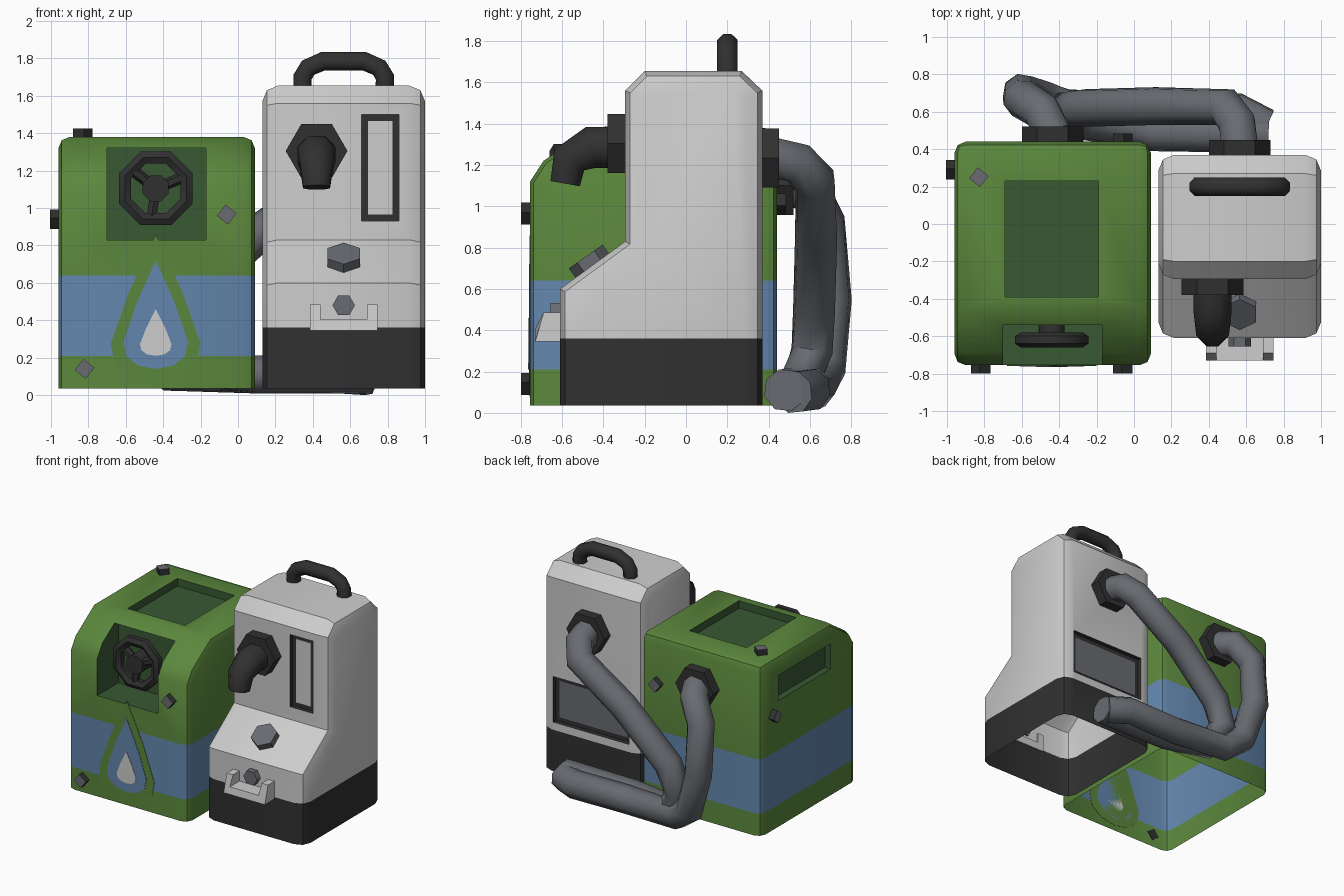
import bpy, bmesh, math
from mathutils import Vector

if "Cube" in bpy.data.objects:
    bpy.data.objects.remove(bpy.data.objects["Cube"])


def mat(name, r, g, b):
    m = bpy.data.materials.new(name)
    m.diffuse_color = (r, g, b, 1)
    m.use_nodes = True
    m.node_tree.nodes["Principled BSDF"].inputs["Base Color"].default_value = m.diffuse_color
    return m


GREEN = mat("leaf_green", .105, .245, .046)
DEEP = mat("deep_green", .040, .098, .034)
BLUE = mat("water_blue", .125, .240, .420)
WHITE = mat("light_grey", .610, .610, .610)
BLACK = mat("charcoal", .030, .030, .030)
GREY = mat("hose_grey", .138, .147, .165)


def finish(name, bm, mats, angle=40):
    bmesh.ops.recalc_face_normals(bm, faces=bm.faces)
    me = bpy.data.meshes.new(name)
    bm.to_mesh(me)
    bm.free()
    for m in mats:
        me.materials.append(m)
    me.shade_smooth()
    me.set_sharp_from_angle(angle=math.radians(angle))
    ob = bpy.data.objects.new(name, me)
    bpy.context.collection.objects.link(ob)
    return ob


def box(name, lo, hi, mats, index=0):
    bm = bmesh.new()
    bmesh.ops.create_cube(bm, size=1)
    for v in bm.verts:
        v.co = [(a + b) / 2 + c * (b - a) for a, b, c in zip(lo, hi, v.co)]
    for f in bm.faces:
        f.material_index = index
    return finish(name, bm, mats)


def extrude(name, pts, vec, mats):
    bm = bmesh.new()
    f = bm.faces.new([bm.verts.new(p) for p in pts])
    ext = bmesh.ops.extrude_face_region(bm, geom=[f], use_keep_orig=True)
    bmesh.ops.translate(bm, vec=vec, verts=[v for v in ext["geom"] if isinstance(v, bmesh.types.BMVert)])
    return finish(name, bm, mats)


def tube(name, pts, radii, n, mats, rot=0.0, closed=False, angle=50):
    """Sweep an n-gon along points; the last cap takes the second material."""
    pts = [Vector(p) for p in pts]
    k = len(pts)
    if not isinstance(radii, (list, tuple)):
        radii = [radii] * k
    bm = bmesh.new()
    rings, u = [], None
    for i, p in enumerate(pts):
        a = pts[(i - 1) % k] if closed else pts[max(i - 1, 0)]
        b = pts[(i + 1) % k] if closed else pts[min(i + 1, k - 1)]
        d1, d2 = (p - a), (b - p)
        t = (d1.normalized() + d2.normalized()).normalized()
        if u is None:
            u = Vector((0, 0, 1)) if abs(t.z) < .9 else Vector((0, 1, 0))
        u = (u - t * u.dot(t)).normalized()
        w = t.cross(u)
        rings.append([bm.verts.new(p + radii[i] * (u * math.cos(rot + j * math.tau / n)
                                                   + w * math.sin(rot + j * math.tau / n))) for j in range(n)])
    for i in range(k if closed else k - 1):
        r, s = rings[i], rings[(i + 1) % k]
        for j in range(n):
            bm.faces.new((r[j], r[(j + 1) % n], s[(j + 1) % n], s[j]))
    if not closed:
        bm.faces.new(rings[0])
        bm.faces.new(rings[-1]).material_index = len(mats) - 1
    return finish(name, bm, mats, angle)


def shell(name, profile, x0, x1, bevel, mats, cutters, cut_index, heights, band):
    """Side profile extruded across x, edges rounded, recesses cut, open at the bottom."""
    ob = extrude(name, [(x0, y, z) for y, z in profile], (x1 - x0, 0, 0), mats)
    bottom = min(z for y, z in profile)
    bm = bmesh.new()
    bm.from_mesh(ob.data)
    edges = [e for e in bm.edges if e.calc_face_angle(0) > 1.0
             and any(v.co.z > bottom + .01 for v in e.verts)]
    bmesh.ops.bevel(bm, geom=edges, offset=bevel, segments=2, profile=.5, affect='EDGES')
    bm.to_mesh(ob.data)
    bm.free()
    helpers = []
    for lo, hi in cutters:
        c = box(name + "_cutter", lo, hi, mats, cut_index)
        c.hide_render = True
        mod = ob.modifiers.new("cut", 'BOOLEAN')
        mod.operation, mod.solver, mod.object = 'DIFFERENCE', 'EXACT', c
        helpers.append(c)
    dg = bpy.context.evaluated_depsgraph_get()
    bm = bmesh.new()
    bm.from_object(ob, dg)
    for h in helpers:
        bpy.data.objects.remove(h)
    bpy.data.objects.remove(ob)
    for z in heights:
        bmesh.ops.bisect_plane(bm, geom=bm.verts[:] + bm.edges[:] + bm.faces[:],
                               plane_co=(0, 0, z), plane_no=(0, 0, 1))
    for f in bm.faces:
        if f.material_index == 0 and band[0] < f.calc_center_median().z < band[1]:
            f.material_index = 1
    bmesh.ops.delete(bm, geom=[f for f in bm.faces if f.calc_center_median().z < bottom + .001],
                     context='FACES')
    return finish(name, bm, mats)


# Green tank with blue band and sunken panels (front, top, left side)
shell("tank_body", [(-.755, .035), (-.755, 1.12), (-.69, 1.22), (-.45, 1.38), (.44, 1.38), (.44, .035)],
      -.96, .09, .06, [GREEN, BLUE, DEEP],
      [((-.70, -.9, .83), (-.17, -.49, 1.32)),
       ((-.69, -.39, 1.32), (-.19, .23, 1.5)),
       ((-1.1, -.43, 1.03), (-.91, .22, 1.23))], 2, (.21, .64), (.21, .64))

# Water drop emblem on the tank front, three stacked plates
for i, (nm, top, bot, half, m) in enumerate((("drop_border", .86, .08, .24, GREEN),
                                             ("drop_fill", .72, .14, .172, BLUE),
                                             ("drop_core", .46, .21, .084, WHITE))):
    h = top - bot
    side = [(half * .55, bot + .03 * h), (half * .92, bot + .12 * h), (half, bot + .25 * h), (half * .6, bot + .6 * h)]
    outline = [(0, bot)] + side + [(0, top)] + [(-x, z) for x, z in reversed(side)]
    extrude(nm, [(-.44 + x, -.753, z) for x, z in outline], (0, -.005 - .003 * i, 0), [m])

# Valve wheel: octagonal rim, hub, three spokes
cx, cy, cz = -.44, -.62, 1.105


def polar(r, a, y=cy):
    return (cx + r * math.cos(a), y, cz + r * math.sin(a))


tube("wheel_rim", [polar(.178, math.tau * (i + .5) / 8) for i in range(8)], .04, 6, [BLACK], closed=True)
tube("wheel_hub", [(cx, -.48, cz), (cx, -.66, cz)], .075, 8, [BLACK], rot=.39)
for i in range(3):
    a = math.radians(22 + 120 * i)
    tube("wheel_spoke", [polar(.04, a), polar(.17, a)], .03, 6, [BLACK])

# Diamond bolts on the tank
for p, d in (((-.06, -.75, .965), (0, -1, 0)), ((-.82, -.75, .14), (0, -1, 0)), ((-.83, .25, 1.375), (0, 0, 1)),
             ((-.955, .29, .94), (-1, 0, 0)), ((-.06, .435, 1.01), (0, 1, 0))):
    p, d = Vector(p), Vector(d)
    tube("bolt", [p, p + d * .05], .053, 4, [BLACK, GREY], rot=.12)

# White pump unit with charcoal base, gauge recess and rear vent recess
shell("pump_body", [(-.61, .035), (-.61, .60), (-.295, .83), (-.295, 1.56), (-.20, 1.655),
                    (.27, 1.655), (.37, 1.56), (.37, .035)],
      .13, 1.0, .085, [WHITE, BLACK],
      [((.66, -.4, .93), (.86, -.265, 1.5)), ((.24, .335, .42), (.90, .5, .78))], 1, (.36,), (0, .36))
box("gauge_window", (.695, -.27, .965), (.825, -.262, 1.465), [WHITE])
box("rear_vent_panel", (.275, .33, .455), (.865, .339, .745), [GREY])

# Carry handle on top
tube("carry_handle", [(.345, .2, 1.63), (.345, .2, 1.70), (.375, .2, 1.75), (.455, .2, 1.785), (.675, .2, 1.785),
                      (.755, .2, 1.75), (.785, .2, 1.70), (.785, .2, 1.63)], .054, 8, [BLACK], rot=.39)

# Hexagonal pipe flanges
for nm, p, d in (("nozzle_flange", (.42, -.29, 1.305), -.09), ("pump_flange", (.565, .365, 1.235), .085),
                 ("tank_flange", (-.435, .435, 1.10), .085)):
    tube(nm, [p, (p[0], p[1] + d, p[2])], .165, 6, [BLACK], rot=math.pi / 6)

# Nozzle elbow
tube("nozzle", [(.42, -.33, 1.285), (.42, -.46, 1.285), (.42, -.565, 1.225), (.42, -.585, 1.11)],
     [.11, .11, .095, .078], 8, [BLACK], rot=.39)

# Knobs on the slope and the front
tube("slope_knob", [(.565, -.445, .70), (.565, -.485, .757)], .1, 6, [GREY])
tube("front_knob", [(.565, -.60, .48), (.565, -.655, .48)], .06, 6, [GREY], rot=math.pi / 6)

# Drip tray: U profile, front upper edge sloped
extrude("drip_tray", [(.385, -.60, .345), (.745, -.60, .345), (.745, -.60, .485), (.69, -.60, .485),
                      (.69, -.60, .405), (.44, -.60, .405), (.44, -.60, .485), (.385, -.60, .485)],
        (0, -.13, 0), [WHITE])
for v in bpy.data.objects["drip_tray"].data.vertices:
    if v.co.y < -.7 and v.co.z > .45:
        v.co.y += .04

# Hoses: one from the tank, one from the pump, both running along the ground
tube("tank_hose", [(-.435, .48, 1.10), (-.49, .60, 1.07), (-.60, .67, .92), (-.60, .70, .55), (-.50, .67, .22),
                   (-.36, .62, .12), (.1, .59, .11), (.55, .60, .11), (.70, .52, .10)], .105, 8, [GREY], rot=.39)
tube("pump_hose", [(.565, .42, 1.235), (.55, .54, 1.21), (.49, .625, 1.12), (.1, .63, .86), (-.28, .62, .50),
                   (-.36, .61, .30), (-.26, .55, .13), (.1, .49, .11), (.72, .48, .11)], .105, 8, [GREY], rot=.39)
